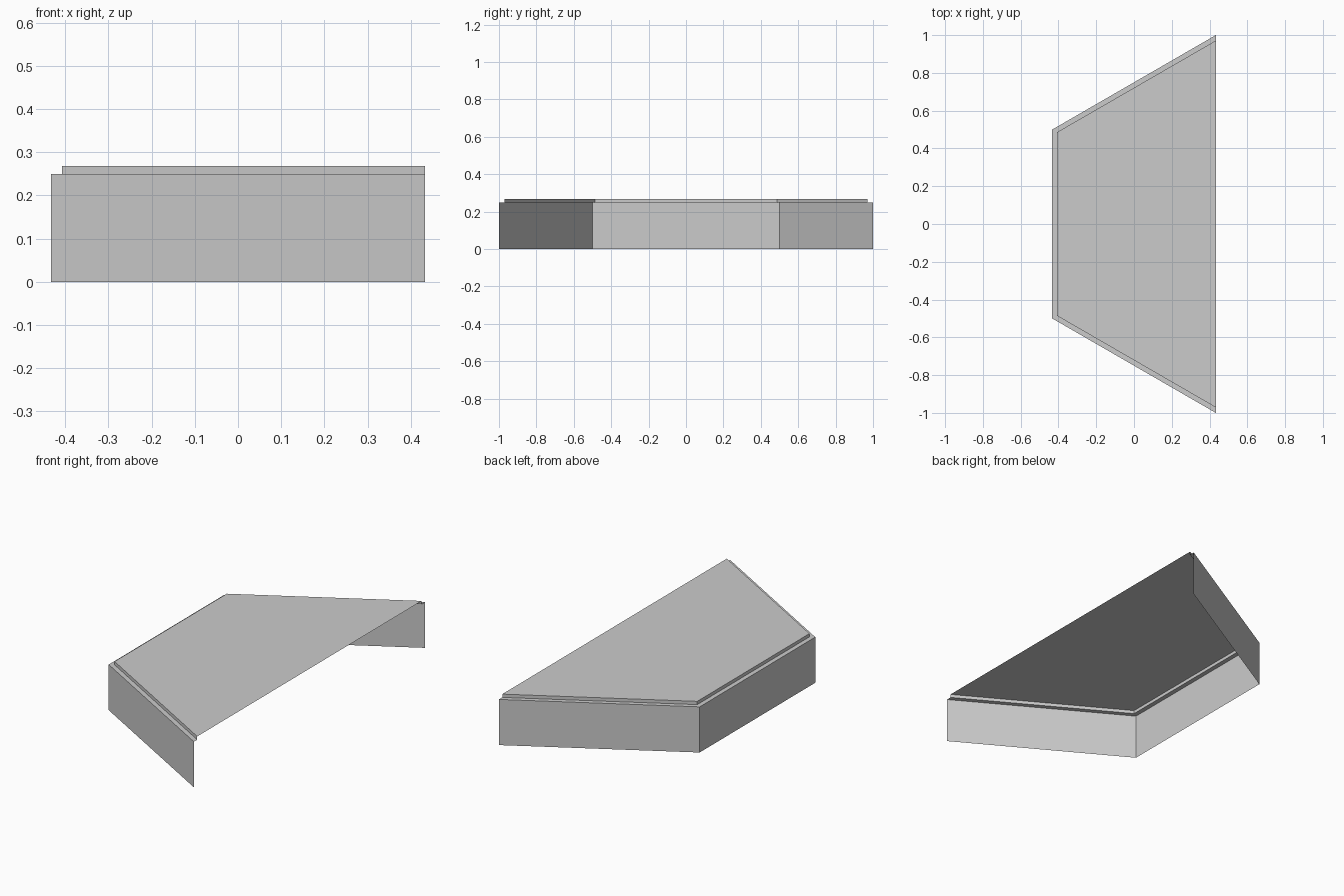
import bpy
import bmesh
from math import sqrt, tan, radians

cube = bpy.data.objects.get("Cube")
if cube:
    bpy.data.objects.remove(cube, do_unlink=True)

HALF_DEPTH = sqrt(3) / 4   # half of the half-hexagon's x extent
WALL_TOP = 0.25
LID_TOP = 0.268
LEDGE = 0.025

grey = bpy.data.materials.new("light grey")
grey.use_nodes = True
colour = (0.6, 0.6, 0.6, 1)
grey.diffuse_color = colour
grey.node_tree.nodes["Principled BSDF"].inputs["Base Color"].default_value = colour


def outline(inset):
    """Half-hexagon path, open on the +x side, moved inwards by inset."""
    x = -HALF_DEPTH + inset
    near = 0.5 - inset * tan(radians(30))
    far = 1 - inset / sqrt(0.75)
    return [(HALF_DEPTH, -far), (x, -near), (x, near), (HALF_DEPTH, far)]


def make_part(name, rings, cap=False):
    """Join successive (inset, height) outlines with strips of faces."""
    bm = bmesh.new()
    loops = [[bm.verts.new((x, y, z)) for x, y in outline(inset)]
             for inset, z in rings]
    for low, high in zip(loops, loops[1:]):
        for i in range(3):
            bm.faces.new((low[i + 1], low[i], high[i], high[i + 1]))
    if cap:
        bm.faces.new(loops[-1][::-1])
    mesh = bpy.data.meshes.new(name)
    bm.to_mesh(mesh)
    bm.free()
    mesh.materials.append(grey)
    obj = bpy.data.objects.new(name, mesh)
    bpy.context.collection.objects.link(obj)


# Thin side walls with a narrow flat ledge along their top
make_part("walls_and_ledge", [(0, 0), (0, WALL_TOP), (LEDGE, WALL_TOP)])
# Raised top panel with its short riser, open underneath
make_part("raised_top", [(LEDGE, WALL_TOP), (LEDGE, LID_TOP)], cap=True)
